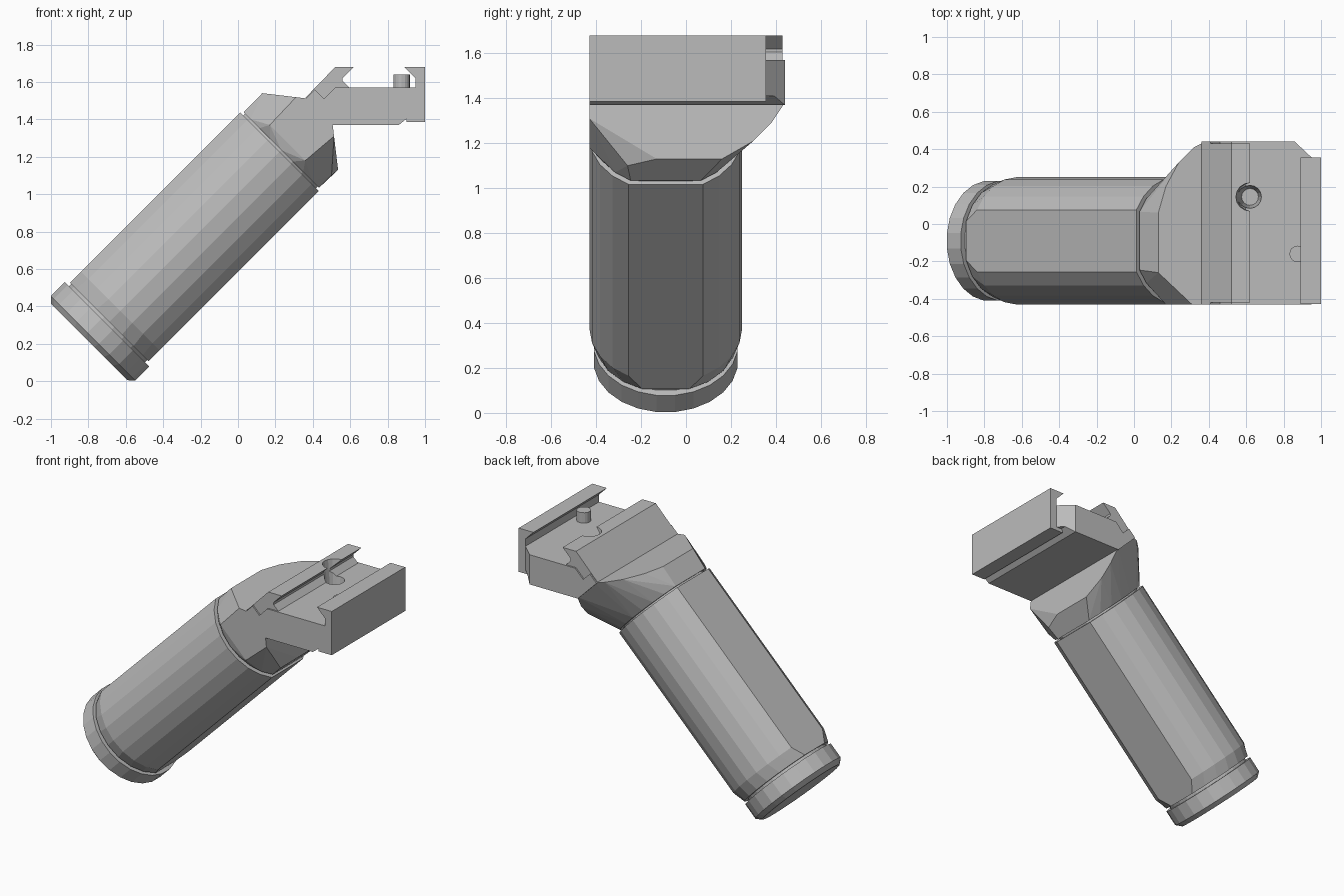
import bpy, bmesh, math
from mathutils import Vector

cube = bpy.data.objects.get("Cube")
if cube:
    bpy.data.objects.remove(cube)

grey = bpy.data.materials.new("plain grey")
grey.use_nodes = True
colour = (0.5, 0.5, 0.5, 1)
grey.diffuse_color = colour
grey.node_tree.nodes["Principled BSDF"].inputs["Base Color"].default_value = colour

AXIS_Y, AXIS_V = -0.09, -0.71      # grip axis, tilted 45 degrees in xz
FRONT, BACK = -0.43, 0.44


def finish(name, bm):
    bmesh.ops.recalc_face_normals(bm, faces=bm.faces[:])
    mesh = bpy.data.meshes.new(name)
    bm.to_mesh(mesh)
    bm.free()
    mesh.materials.append(grey)
    obj = bpy.data.objects.new(name, mesh)
    bpy.context.collection.objects.link(obj)
    return obj


def ring(u, r, flat=None):
    """Circle across the tilted axis, optionally with two flats."""
    a = math.asin(min(flat / r, 1)) if flat else math.radians(82.5)
    n = 8 if flat else 11
    pts = []
    for side in (0, math.pi):
        for i in range(n + 1):
            t = side - a + 2 * a * i / n
            v = AXIS_V + r * math.sin(t)
            pts.append(Vector(((u + v) * math.sqrt(0.5),
                               AXIS_Y + r * math.cos(t),
                               (u - v) * math.sqrt(0.5))))
    return pts


def loft(name, rings):
    bm = bmesh.new()
    loops = [[bm.verts.new(p) for p in r] for r in rings]
    for a, b in zip(loops, loops[1:]):
        for i in range(len(a)):
            j = (i + 1) % len(a)
            bm.faces.new((a[i], a[j], b[j], b[i]))
    bm.faces.new(loops[0])
    bm.faces.new(loops[-1])
    return finish(name, bm)


def extrusion(profile, y0, y1):
    bm = bmesh.new()
    face = bm.faces.new([bm.verts.new((x, y0, z)) for x, z in profile])
    out = bmesh.ops.extrude_face_region(bm, geom=[face])["geom"]
    bmesh.ops.translate(bm, vec=(0, y1 - y0, 0),
                        verts=[e for e in out if isinstance(e, bmesh.types.BMVert)])
    return bm


def cone(name, x, y, z0, z1, r0, r1):
    bm = bmesh.new()
    bmesh.ops.create_cone(bm, cap_ends=True, segments=16, radius1=r0, radius2=r1, depth=z1 - z0)
    bmesh.ops.translate(bm, vec=(x, y, (z0 + z1) / 2), verts=bm.verts)
    return finish(name, bm)


# Grip: end cap, recessed necks and flat-sided handle
loft("end_cap", [ring(-0.415, 0.29), ring(-0.385, 0.322), ring(-0.28, 0.322)])
loft("lower_neck", [ring(-0.30, 0.29), ring(-0.22, 0.29)])
loft("handle", [ring(-0.262, 0.315, 0.297), ring(-0.18, 0.34, 0.297), ring(1.025, 0.34, 0.297)])
loft("upper_neck", [ring(1.0, 0.3, 0.275), ring(1.06, 0.3, 0.275)])

# Flared head between the handle and the clamp
points = ring(1.037, 0.325, 0.285)
for x, y in [(0.13, -0.26), (0.13, 0.06), (0.17, 0.2), (0.24, 0.33), (0.32, 0.41),
             (0.38, BACK), (0.31, FRONT), (0.38, FRONT)]:
    points.append(Vector((x, y, 1.54 - (x - 0.13) * 0.12)))
for y, z in [(-0.13, 1.13), (0.16, 1.13), (0.3, 1.21), (0.38, 1.29), (BACK, 1.38),
             (FRONT, 1.31), (FRONT, 1.38)]:
    points.append(Vector((0.535 - (z - 1.13) * 0.12, y, z)))
points += [Vector(p) for p in ((0.5, -0.26, 1.1), (0.17, FRONT, 1.37), (0.36, FRONT, 1.18))]
bm = bmesh.new()
hull = bmesh.ops.convex_hull(bm, input=[bm.verts.new(p) for p in points])
bmesh.ops.delete(bm, geom=[v for v in bm.verts if not v.link_faces], context="VERTS")
bmesh.ops.dissolve_limit(bm, angle_limit=math.radians(2), verts=bm.verts[:], edges=bm.edges[:])
finish("flared_head", bm)

# Clamp body with one chamfered back corner
bm = extrusion([(0.36, 1.51), (0.41, 1.56), (0.46, 1.51), (0.52, 1.57), (0.95, 1.57),
                (0.95, 1.41), (0.91, 1.41), (0.86, 1.37), (0.50, 1.37)], FRONT, BACK)
bmesh.ops.bisect_plane(bm, geom=bm.verts[:] + bm.edges[:] + bm.faces[:],
                       plane_co=(0.86, BACK, 0), plane_no=(0.08, 0.085, 0), clear_outer=True)
bmesh.ops.holes_fill(bm, edges=[e for e in bm.edges if e.is_boundary], sides=0)
clamp = finish("clamp_body", bm)

# Hooked jaws either side of the rail slot
left = finish("inner_jaw", extrusion(
    [(0.36, 1.515), (0.52, 1.68), (0.62, 1.68), (0.56, 1.62), (0.56, 1.605), (0.60, 1.565),
     (0.50, 1.46)], FRONT + 0.01, BACK - 0.01))
finish("outer_jaw", extrusion(
    [(0.90, 1.385), (1.0, 1.385), (1.0, 1.68), (0.89, 1.68), (0.95, 1.62), (0.95, 1.5),
     (0.90, 1.45)], FRONT + 0.001, 0.355))

# Locking post and screw recess
cone("locking_post", 0.875, -0.16, 1.55, 1.64, 0.044, 0.044)
cutter = cone("recess_cutter", 0.62, 0.145, 1.44, 1.70, 0.045, 0.078)
cutter.hide_render = True
cutter.hide_viewport = True
for obj in (clamp, left):
    mod = obj.modifiers.new("screw_recess", "BOOLEAN")
    mod.operation = "DIFFERENCE"
    mod.solver = "EXACT"
    mod.object = cutter
